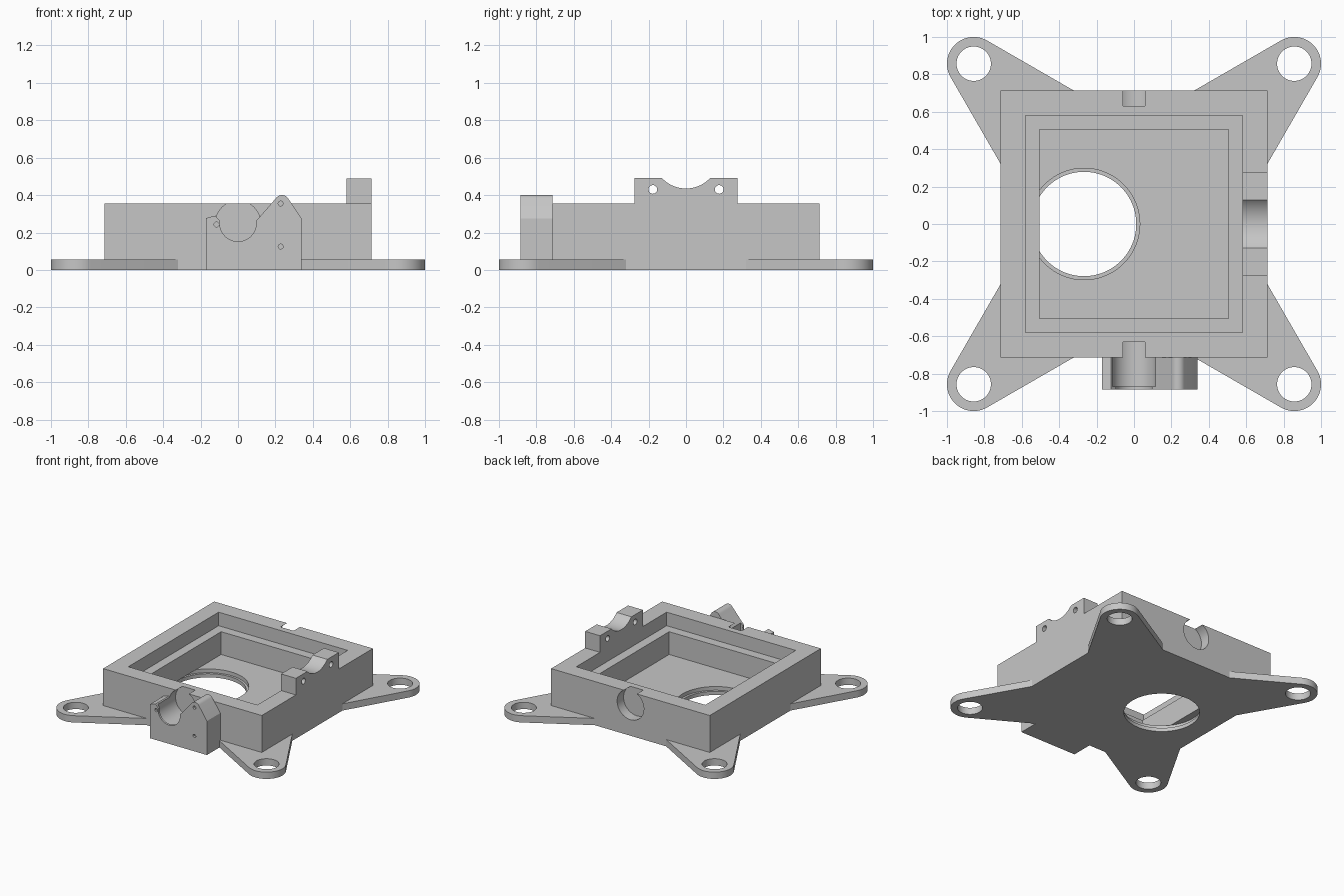
import bpy, bmesh
from math import sin, cos, radians, tau
from mathutils import Vector

if "Cube" in bpy.data.objects:
    bpy.data.objects.remove(bpy.data.objects["Cube"], do_unlink=True)

grey = bpy.data.materials.new("plain grey")
grey.use_nodes = True
COLOUR = (0.565, 0.565, 0.565, 1)
grey.diffuse_color = COLOUR
grey.node_tree.nodes["Principled BSDF"].inputs["Base Color"].default_value = COLOUR

HALF, TOP, PLATE = 0.713, 0.355, 0.055
FLOOR, LEDGE = 0.06, 0.245


def prism(name, outline, axis, lo, hi):
    """Extrude a 2D outline along an axis; outline is (y,z), (x,z) or (x,y)."""
    def place(a, b, h):
        return Vector({"x": (h, a, b), "y": (a, h, b), "z": (a, b, h)}[axis])
    bm = bmesh.new()
    face = bm.faces.new([bm.verts.new(place(a, b, lo)) for a, b in outline])
    moved = bmesh.ops.extrude_face_region(bm, geom=[face])
    verts = [v for v in moved["geom"] if isinstance(v, bmesh.types.BMVert)]
    bmesh.ops.translate(bm, verts=verts, vec=place(0, 0, hi - lo))
    bmesh.ops.recalc_face_normals(bm, faces=bm.faces)
    mesh = bpy.data.meshes.new(name)
    bm.to_mesh(mesh)
    bm.free()
    mesh.materials.append(grey)
    obj = bpy.data.objects.new(name, mesh)
    bpy.context.collection.objects.link(obj)
    return obj


def circle(a, b, r, n=64):
    return [(a + r * cos(tau * i / n), b + r * sin(tau * i / n)) for i in range(n)]


def rect(a0, b0, a1, b1):
    return [(a0, b0), (a1, b0), (a1, b1), (a0, b1)]


def cut(obj, outline, axis, lo, hi):
    """Subtract a prism from the object and discard the cutter."""
    cutter = prism("cutter", outline, axis, lo, hi)
    cutter.hide_render = True
    mod = obj.modifiers.new("cut", "BOOLEAN")
    mod.operation, mod.solver, mod.object = "DIFFERENCE", "EXACT", cutter
    bpy.context.view_layer.objects.active = obj
    bpy.ops.object.modifier_apply(modifier=mod.name)
    bpy.data.objects.remove(cutter, do_unlink=True)


# Square tray with a stepped cavity
tray = prism("tray", rect(-HALF, -HALF, HALF, HALF), "z", 0, TOP)
cut(tray, rect(-0.58, -0.58, 0.58, 0.58), "z", LEDGE, 0.6)
cut(tray, rect(-0.505, -0.505, 0.505, 0.505), "z", FLOOR, 0.6)

# Counterbored round opening in the thin floor, running under the side wall
cut(tray, circle(-0.267, 0, 0.279, 96), "z", -0.1, FLOOR)
cut(tray, circle(-0.267, 0, 0.298, 96), "z", 0.03, FLOOR)

# Round blind pockets in the front and back walls
AXLE = 0.25
for lo, hi in ((-0.8, -0.63), (0.63, 0.8)):
    cut(tray, circle(0, AXLE, 0.12), "y", lo, hi)

# Four tapering mounting ears with round ends
parts = [tray]
for sx, side in ((-1, "right"), (1, "left")):
    for sy, end in ((-1, "front"), (1, "back")):
        arc = [radians(-30 + 150 * i / 24) for i in range(25)]
        ear = [(0.857 + 0.143 * cos(t), 0.857 + 0.143 * sin(t)) for t in arc]
        ear += [(0.321, HALF), (HALF, HALF), (HALF, 0.321)]
        leg = prism(f"{end}_{side}_ear", [(sx * x, sy * y) for x, y in ear], "z", 0, PLATE)
        cut(leg, circle(sx * 0.857, sy * 0.857, 0.092), "z", -0.1, 0.2)
        parts.append(leg)

# Motor bracket on the front, with a cradle and a thin outer lip
crest = [(0.235 + 0.04 * cos(radians(t)), 0.36 + 0.04 * sin(radians(t)))
         for t in range(35, 146, 10)]
outline = [(-0.17, 0), (0.34, 0), (0.34, 0.275)] + crest + [
    (0.12, 0.288), (0.093, 0.26), (-0.093, 0.26), (-0.122, 0.29), (-0.17, 0.277)]
bracket = prism("front_bracket", outline, "y", -0.885, -HALF)
cut(bracket, circle(0, AXLE, 0.12), "y", -0.868, -0.6)
cut(bracket, circle(0, AXLE, 0.098), "y", -1, -0.8)
for x, z in ((0.228, 0.355), (0.228, 0.125), (-0.115, 0.243)):
    cut(bracket, circle(x, z, 0.013, 24), "y", -1, -0.868)
parts.append(bracket)

# Saddle block on the left wall with two screw holes
saddle = prism("left_saddle", rect(-0.275, TOP, 0.275, 0.49), "x", 0.58, HALF)
cut(saddle, circle(0, 0.611, 0.176, 96), "x", 0.5, 0.8)
for y in (-0.177, 0.177):
    cut(saddle, circle(y, 0.43, 0.023, 32), "x", 0.5, 0.8)
parts.append(saddle)

# Smooth the round walls and keep the machined edges sharp
bpy.ops.object.select_all(action="DESELECT")
for obj in parts:
    obj.select_set(True)
bpy.context.view_layer.objects.active = tray
bpy.ops.object.shade_smooth_by_angle(angle=radians(25))
